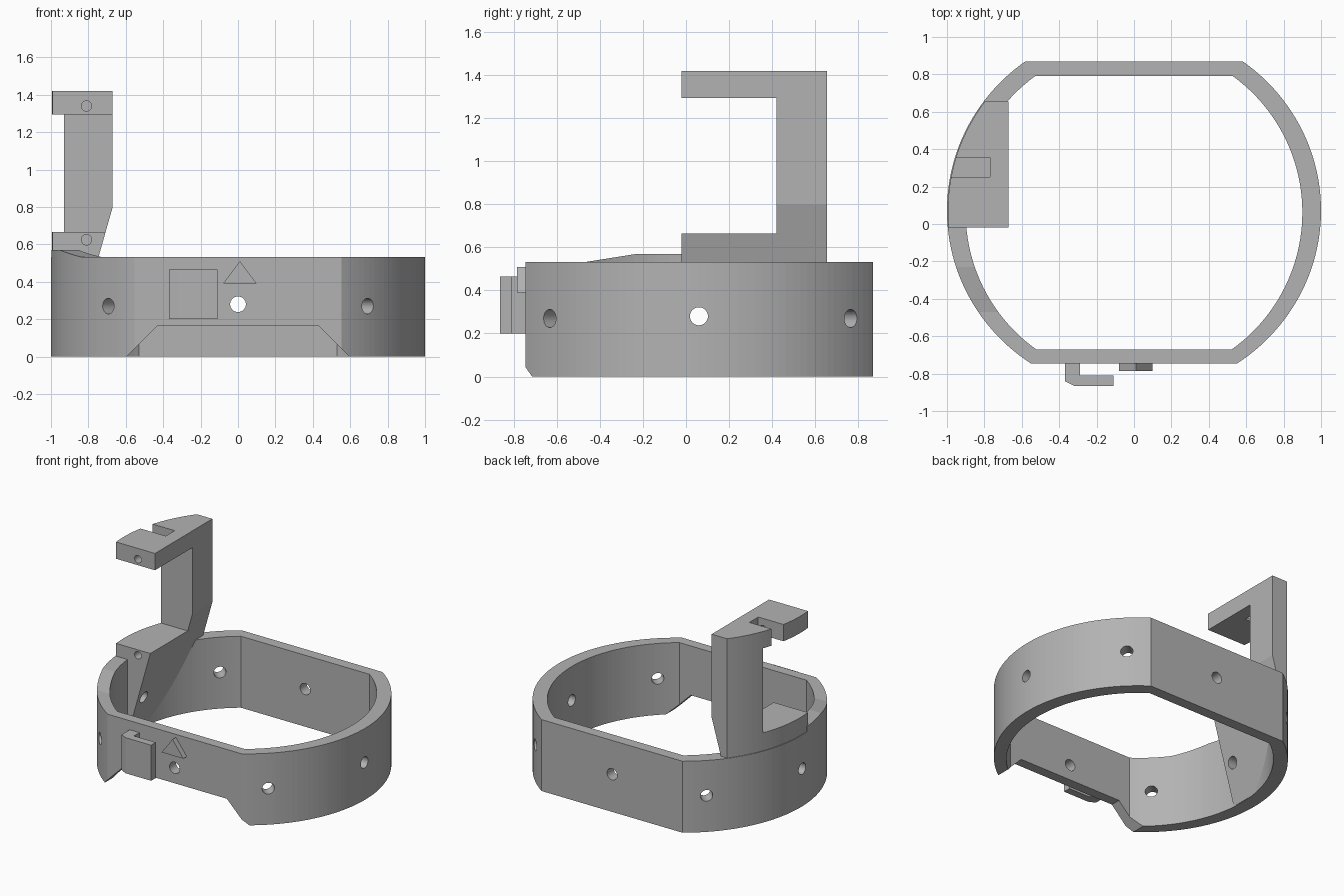
import bpy
import bmesh
from math import sin, cos, pi, radians
from mathutils import Vector, Matrix

if "Cube" in bpy.data.objects:
    bpy.data.objects.remove(bpy.data.objects["Cube"], do_unlink=True)

grey = bpy.data.materials.new("plain grey")
grey.use_nodes = True
colour = (0.45, 0.45, 0.45, 1)
grey.diffuse_color = colour
grey.node_tree.nodes["Principled BSDF"].inputs["Base Color"].default_value = colour


def add_object(name, bm):
    bmesh.ops.recalc_face_normals(bm, faces=bm.faces)
    mesh = bpy.data.meshes.new(name)
    bm.to_mesh(mesh)
    bm.free()
    mesh.materials.append(grey)
    obj = bpy.data.objects.new(name, mesh)
    bpy.context.collection.objects.link(obj)
    return obj


def prism(name, points, axis, low, high):
    """Extrude a 2D outline along an axis; the other two axes keep their order."""
    def place(a, b, t):
        return {"x": (t, a, b), "y": (a, t, b), "z": (a, b, t)}[axis]
    bm = bmesh.new()
    face = bm.faces.new([bm.verts.new(place(a, b, low)) for a, b in points])
    extruded = bmesh.ops.extrude_face_region(bm, geom=[face])["geom"]
    offset = Vector(place(0, 0, high - low))
    bmesh.ops.translate(bm, vec=offset,
                        verts=[v for v in extruded if isinstance(v, bmesh.types.BMVert)])
    return add_object(name, bm)


def rod(name, radius, start, end):
    start, end = Vector(start), Vector(end)
    way = end - start
    turn = way.to_track_quat("Z", "Y").to_matrix().to_4x4()
    bm = bmesh.new()
    bmesh.ops.create_cone(bm, cap_ends=True, segments=32, radius1=radius, radius2=radius,
                          depth=way.length,
                          matrix=Matrix.Translation((start + end) / 2) @ turn)
    return add_object(name, bm)


def combine(obj, cutter, operation="DIFFERENCE"):
    mod = obj.modifiers.new("cut", "BOOLEAN")
    mod.operation, mod.solver, mod.object = operation, "EXACT", cutter
    bpy.context.view_layer.update()
    graph = bpy.context.evaluated_depsgraph_get()
    mesh = bpy.data.meshes.new_from_object(obj.evaluated_get(graph))
    obj.modifiers.clear()
    obj.data = mesh
    bpy.data.objects.remove(cutter, do_unlink=True)


def flat_sided_round(rx, ry, cy, back, front, steps=50):
    """Ellipse outline with straight front and back sides."""
    from_back = math_asin((back - cy) / ry)
    from_front = math_asin((front - cy) / ry)
    right = [from_front + (from_back - from_front) * i / steps for i in range(steps + 1)]
    side = [(rx * cos(a), cy + ry * sin(a)) for a in right]
    return side + [(-x, y) for x, y in reversed(side)]


def math_asin(value):
    from math import asin
    return asin(value)


OUTER = flat_sided_round(1, 0.98, 0.072, 0.87, -0.745)
INNER = flat_sided_round(0.9, 0.9, 0.062, 0.79, -0.67)
TOP = 0.532


def band(name, low, high):
    obj = prism(name, OUTER, "z", low, high)
    combine(obj, prism("cutter", INNER, "z", low - 0.1, high + 0.1))
    return obj


# Main ring with the opening under its front wall
ring = band("ring", 0, TOP)
opening = [(-0.605, -0.01), (-0.43, 0.165), (0.43, 0.165), (0.605, -0.01)]
combine(ring, prism("cutter", opening, "y", -1, -0.5))

# Raised ramp on the right rim
ramp = band("rim_ramp", TOP - 0.001, 0.65)
slope = [(-0.47, 0.5), (-0.47, TOP), (-0.23, 0.57), (0, 0.57), (0, 0.5)]
combine(ramp, prism("cutter", slope, "x", -1.2, -0.5), "INTERSECT")

# C-shaped arm, tapering into the inner wall and trimmed to the ring's curve
side_outline = [(-0.02, 0.003), (0.655, 0.003), (0.655, 1.42), (-0.02, 1.42),
                (-0.02, 1.295), (0.42, 1.295), (0.42, 0.665), (-0.02, 0.665)]
arm = prism("arm", side_outline, "x", -1.2, -0.5)
taper = [(-1.3, -0.1), (-0.925, -0.1), (-0.67, 0.8), (-0.67, 1.6), (-1.3, 1.6)]
combine(arm, prism("cutter", taper, "y", -0.5, 1), "INTERSECT")
curve = flat_sided_round(0.995, 0.975, 0.072, 0.87, -0.745)
combine(arm, prism("cutter", curve, "z", -0.2, 1.6), "INTERSECT")

# Slot in the upper bar and screw holes in both bars
slot = [(-1.2, 0.25), (-0.77, 0.25), (-0.77, 0.355), (-1.2, 0.355)]
combine(arm, prism("cutter", slot, "z", 1.2, 1.6))
for z in (1.34, 0.625):
    combine(arm, rod("cutter", 0.028, (-0.81, -0.1, z), (-0.81, 0.3, z)))

# Eight radial holes around the ring
for i in range(8):
    a = radians(45 * i)
    z = 0.28 if i % 2 == 0 else 0.27
    ends = [(r * cos(a), 0.06 + r * sin(a), z) for r in (0.6, 1.1)]
    combine(ring, rod("cutter", 0.042, *ends))
    if i == 4:
        combine(arm, rod("cutter", 0.042, *ends))

# Hook and triangular marker on the front wall
hook = [(-0.37, -0.74), (-0.37, -0.84), (-0.32, -0.865), (-0.11, -0.865),
        (-0.11, -0.81), (-0.29, -0.81), (-0.29, -0.74)]
prism("front_hook", hook, "z", 0.2, 0.465)
prism("front_marker", [(-0.08, 0.39), (0.1, 0.39), (0.01, 0.51)], "y", -0.785, -0.74)
